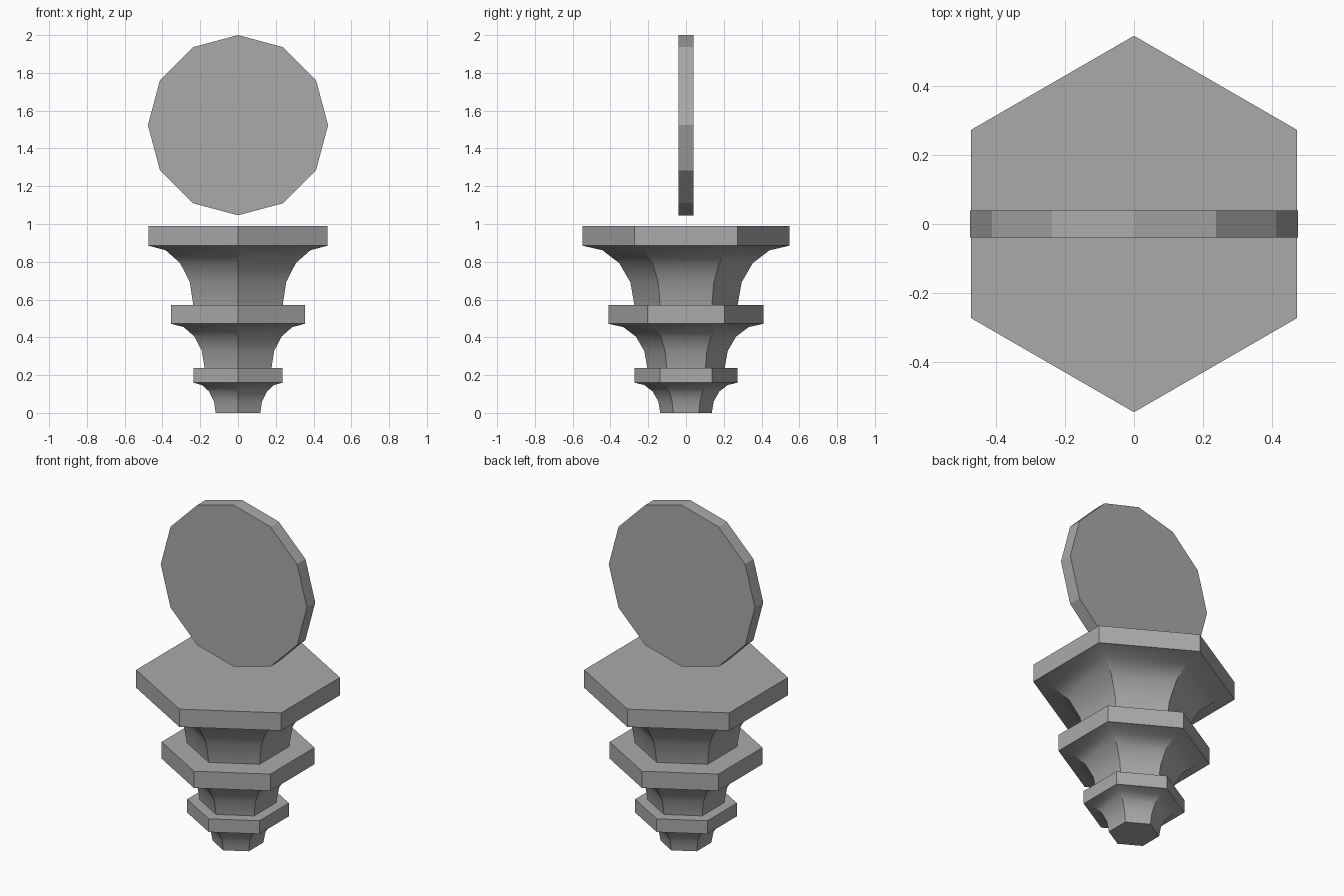
import bpy, bmesh
from math import sin, cos, pi, radians

old = bpy.data.objects.get("Cube")
if old:
    bpy.data.objects.remove(old, do_unlink=True)

# Single plain grey
grey = bpy.data.materials.new("stone_grey")
grey.use_nodes = True
grey.diffuse_color = (0.4, 0.4, 0.4, 1)
grey.node_tree.nodes["Principled BSDF"].inputs["Base Color"].default_value = (0.4, 0.4, 0.4, 1)


def make_object(name, bm):
    bmesh.ops.recalc_face_normals(bm, faces=bm.faces)
    mesh = bpy.data.meshes.new(name)
    bm.to_mesh(mesh)
    bm.free()
    mesh.materials.append(grey)
    obj = bpy.data.objects.new(name, mesh)
    bpy.context.collection.objects.link(obj)
    return obj


def hex_tier(name, bottom, ledge, top, radius, steps=4):
    """Hexagonal slab on a flared, concave stem half as wide at its foot."""
    profile = []
    for i in range(steps + 1):
        t = pi / 2 * i / steps
        profile.append((radius * (1 - cos(t) / 2), bottom + (ledge - bottom) * sin(t)))
    profile.append((radius, top))

    bm = bmesh.new()
    rings = []
    for r, z in profile:
        angles = [pi / 2 + k * pi / 3 for k in range(6)]
        rings.append([bm.verts.new((r * cos(a), r * sin(a), z)) for a in angles])
    for low, high in zip(rings, rings[1:]):
        for k in range(6):
            n = (k + 1) % 6
            bm.faces.new((low[k], low[n], high[n], high[k]))
    bm.faces.new(rings[0][::-1])
    bm.faces.new(rings[-1])

    obj = make_object(name, bm)
    bpy.ops.object.select_all(action="DESELECT")
    obj.select_set(True)
    bpy.context.view_layer.objects.active = obj
    bpy.ops.object.shade_smooth_by_angle(angle=radians(30))


# Stacked pedestal tiers
hex_tier("lower_tier", 0.0, 0.16, 0.238, 0.273)
hex_tier("middle_tier", 0.238, 0.472, 0.571, 0.41)
hex_tier("upper_tier", 0.571, 0.885, 0.99, 0.547)

# Upright twelve-sided disc floating over the pedestal
bm = bmesh.new()
bmesh.ops.create_cone(bm, cap_ends=True, segments=12, radius1=0.477, radius2=0.477, depth=0.078)
disc = make_object("floating_disc", bm)
disc.rotation_euler.x = pi / 2
disc.location.z = 1.523
